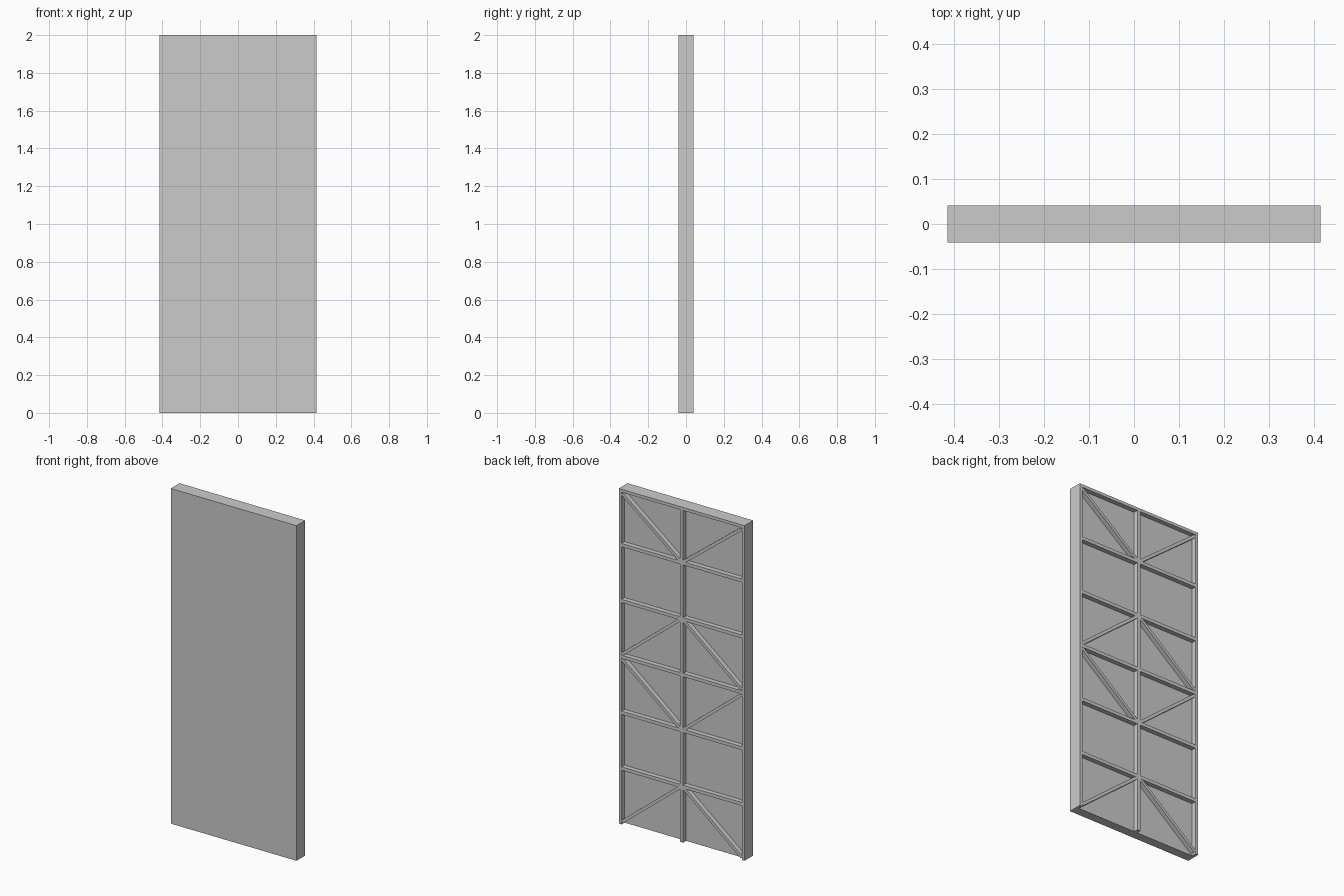
import bpy, math

if "Cube" in bpy.data.objects:
    bpy.data.objects.remove(bpy.data.objects["Cube"])

W, T, H = 0.415, 0.041, 2.0      # half width, half thickness, height
FACE = 0.013                     # y of the recessed back surface
RAIL = 0.018                     # border width
RIB = 0.02                       # rib width
SINK = 0.004                     # how far ribs are bedded into the slab


def box(name, x, y, z, tilt=0.0):
    """Box from (min, max) ranges, optionally turned about the y axis."""
    bpy.ops.mesh.primitive_cube_add(size=1)
    ob = bpy.context.object
    ob.name = name
    ob.location = [(a + b) / 2 for a, b in (x, y, z)]
    ob.scale = [b - a for a, b in (x, y, z)]
    ob.rotation_euler.y = tilt
    return ob


def strut(name, p, q, width, back):
    """Straight rib between two (x, z) points on the back surface."""
    dx, dz = q[0] - p[0], q[1] - p[1]
    half, cx, cz = math.hypot(dx, dz) / 2, (p[0] + q[0]) / 2, (p[1] + q[1]) / 2
    return box(name, (cx - half, cx + half), (FACE - SINK, back),
               (cz - width / 2, cz + width / 2), -math.atan2(dz, dx))


# Solid slab with a plain front
box("slab", (-W, W), (-T, FACE), (0, H))

# Raised border: two sides and the top, open at the bottom
for side, s in (("left", -1), ("right", 1)):
    a, b = sorted((s * W, s * (W - RAIL)))
    box(side + "_rail", (a, b), (FACE, T), (0, H))
inner = W - RAIL
box("top_rail", (-inner, inner), (FACE, T), (H - RAIL, H))

# Central upright and five evenly spaced cross ribs
box("centre_rib", (-RIB / 2, RIB / 2), (FACE - SINK, T), (0, H - RAIL))
for k in range(1, 6):
    strut("cross_rib", (-inner, H * k / 6), (inner, H * k / 6), RIB, T)

# Diagonal braces from the centre nodes to the bay corners
for node, corner in ((5, H - RAIL - 0.008), (4, 1.015), (2, 0.985), (1, 0.015)):
    for s in (-1, 1):
        strut("diagonal_brace", (0, H * node / 6), (s * (inner - 0.002), corner),
              0.018, T - 0.0005)
